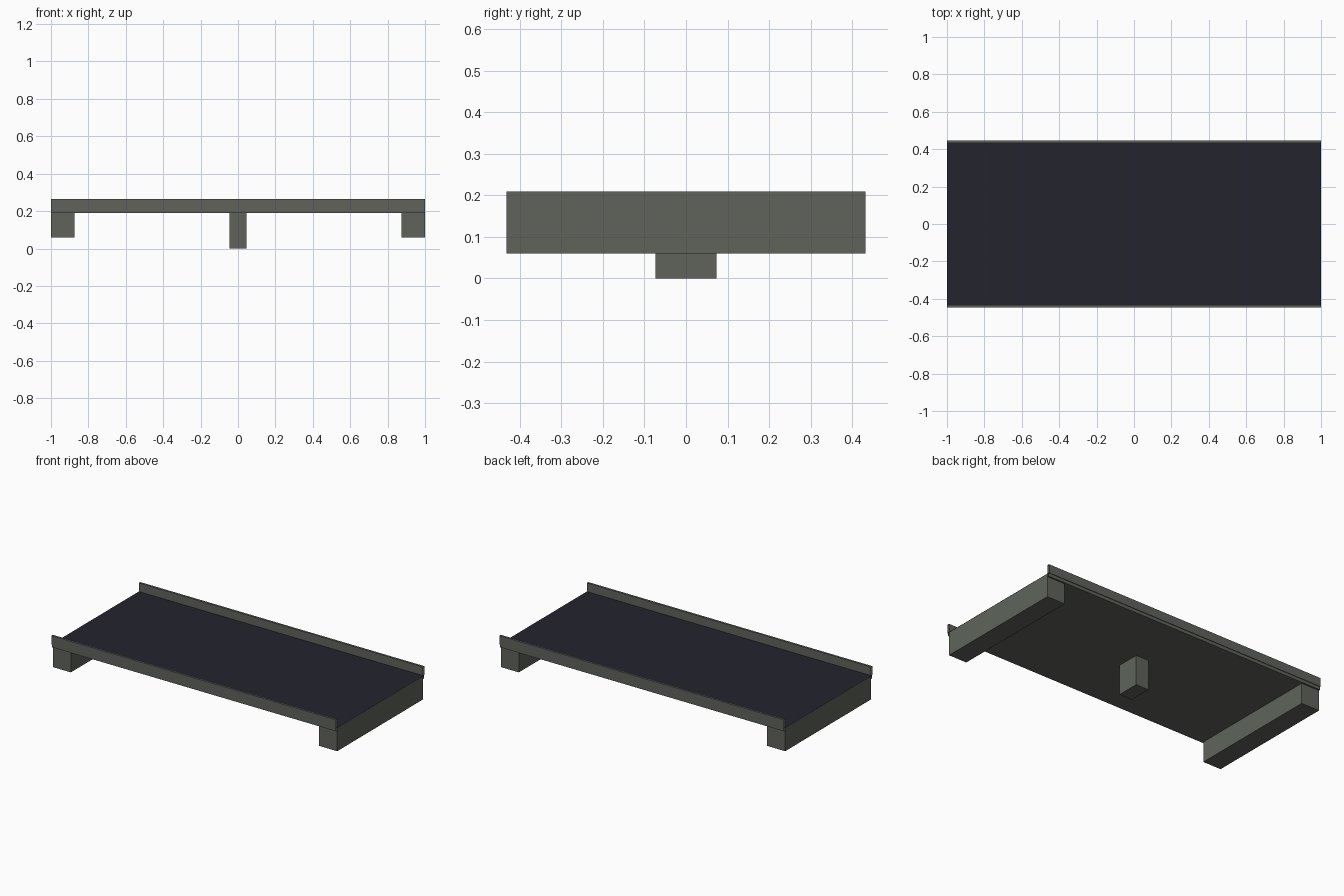
import bpy
import bmesh

cube = bpy.data.objects.get("Cube")
if cube:
    bpy.data.objects.remove(cube, do_unlink=True)


def make_material(name, rgb):
    mat = bpy.data.materials.new(name)
    mat.use_nodes = True
    mat.diffuse_color = (*rgb, 1)
    bsdf = mat.node_tree.nodes["Principled BSDF"]
    bsdf.inputs["Base Color"].default_value = (*rgb, 1)
    bsdf.inputs["Roughness"].default_value = 0.9
    return mat


concrete = make_material("grey green concrete", (0.114, 0.127, 0.105))
asphalt = make_material("dark asphalt", (0.0176, 0.0168, 0.028))


def make_box(name, low, high, open_ends=False, top=None):
    """Box between two corners; ends facing x may be left open."""
    bm = bmesh.new()
    bmesh.ops.create_cube(bm, size=1)
    for v in bm.verts:
        v.co = [lo + (c + 0.5) * (hi - lo) for c, lo, hi in zip(v.co, low, high)]
    bm.normal_update()
    if open_ends:
        ends = [f for f in bm.faces if abs(f.normal.x) > 0.5]
        bmesh.ops.delete(bm, geom=ends, context="FACES_ONLY")
    mesh = bpy.data.meshes.new(name)
    mesh.materials.append(concrete)
    if top:
        mesh.materials.append(top)
        for f in bm.faces:
            f.material_index = int(f.normal.z > 0.5)
    bm.to_mesh(mesh)
    bm.free()
    obj = bpy.data.objects.new(name, mesh)
    bpy.context.collection.objects.link(obj)
    return obj


LENGTH, WIDTH, INNER = 1.0, 0.446, 0.432
UNDER, ROAD, RAIL_TOP = 0.19, 0.21, 0.265

# Road deck, open where it joins the next section
make_box("road_deck", (-LENGTH, -0.442, UNDER), (LENGTH, 0.442, ROAD),
         open_ends=True, top=asphalt)

# Side rails
for side, y0, y1 in (("front", -WIDTH, -INNER), ("back", INNER, WIDTH)):
    make_box(side + "_rail", (-LENGTH, y0, ROAD), (LENGTH, y1, RAIL_TOP), open_ends=True)

# Cross beams under both ends, just below the road surface
for side, x0, x1 in (("right", -LENGTH, -0.873), ("left", 0.873, LENGTH)):
    make_box(side + "_end_beam", (x0, -INNER, 0.06), (x1, INNER, ROAD - 0.001))

# Central support post
make_box("centre_post", (-0.045, -0.073, 0), (0.045, 0.073, UNDER + 0.01))
